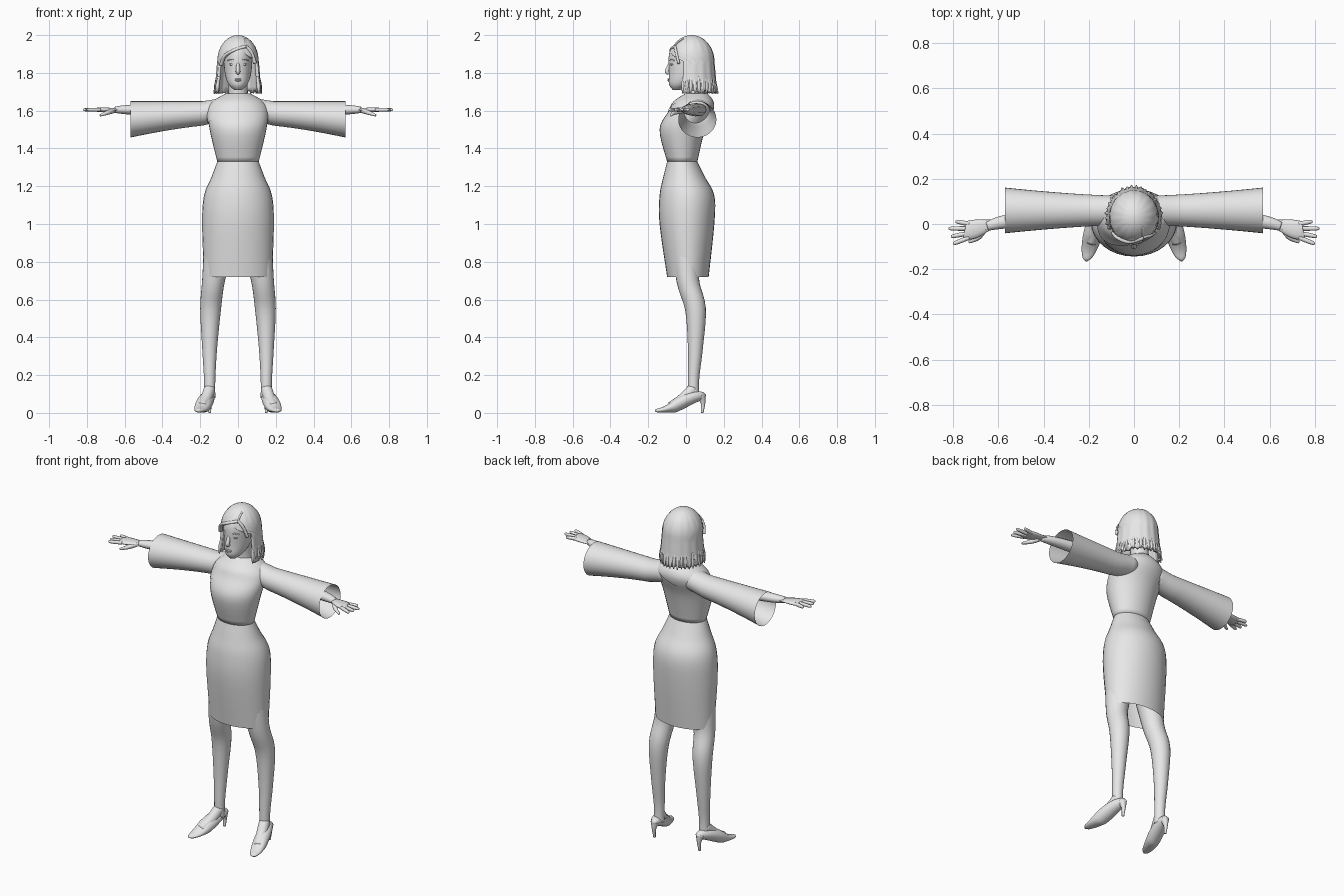
import bpy, bmesh, math, random
from mathutils import Vector

random.seed(4)
if "Cube" in bpy.data.objects:
    bpy.data.objects.remove(bpy.data.objects["Cube"])

grey = bpy.data.materials.new("light_grey")
grey.use_nodes = True
grey.diffuse_color = (0.8, 0.8, 0.8, 1)
shader = grey.node_tree.nodes["Principled BSDF"]
shader.inputs["Base Color"].default_value = grey.diffuse_color


def finish(name, bm, mirror=False, thickness=0):
    """Turn a bmesh into a smooth shaded object with its modifiers."""
    bmesh.ops.remove_doubles(bm, verts=bm.verts, dist=0.0002)
    bmesh.ops.recalc_face_normals(bm, faces=bm.faces)
    for face in bm.faces:
        face.smooth = True
    mesh = bpy.data.meshes.new(name)
    bm.to_mesh(mesh)
    bm.free()
    mesh.materials.append(grey)
    part = bpy.data.objects.new(name, mesh)
    bpy.context.scene.collection.objects.link(part)
    if mirror:
        part.modifiers.new("Mirror", "MIRROR").use_mirror_merge = False
    if thickness:
        part.modifiers.new("Solidify", "SOLIDIFY").thickness = thickness


def skin(rings, cap_start=True, cap_end=True, closed=True):
    """Bridge rings of points with quads."""
    bm = bmesh.new()
    loops = [[bm.verts.new(point) for point in ring] for ring in rings]
    count = len(loops[0])
    for low, high in zip(loops, loops[1:]):
        for i in range(count if closed else count - 1):
            j = (i + 1) % count
            bm.faces.new((low[i], low[j], high[j], high[i]))
    if cap_start:
        bm.faces.new(loops[0])
    if cap_end:
        bm.faces.new(loops[-1])
    return bm


def ellipse(centre, side, rise, count=32):
    """Ring of points from a centre and two half axes."""
    angles = [math.tau * i / count for i in range(count)]
    return [centre + side * math.cos(a) + rise * math.sin(a) for a in angles]


def spline(rows, steps=5):
    """Smooth interpolation through rows of numbers."""
    rows = [Vector(row) for row in rows]
    padded = [rows[0], *rows, rows[-1]]
    result = []
    for a, b, c, d in zip(padded, padded[1:], padded[2:], padded[3:]):
        for i in range(steps):
            t = i / steps
            result.append(b + (c - a) * t / 2 + (a - b * 2.5 + c * 2 - d / 2) * t * t
                          + (b * 3 - a - c * 3 + d) * t * t * t / 2)
    return result + [rows[-1]]


def body(rows, grow=0):
    """Rings from rows of height, half width, front y and back y."""
    return [ellipse(Vector((0, (front + back) / 2, z)), Vector((width + grow, 0, 0)),
                    Vector((0, (back - front) / 2 + grow, 0)))
            for z, width, front, back in spline(rows)]


def tube(name, points, mirror=False, flat=1.0, count=12):
    """Tapered limb through points of x, y, z and radius."""
    points = spline(points)
    centres = [point.xyz for point in points]
    span = (centres[-1] - centres[0]).normalized()
    up = Vector((0, 1, 0)) if abs(span.z) > 0.75 else Vector((0, 0, 1))
    rings = []
    for i, point in enumerate(points):
        ahead = centres[min(i + 1, len(centres) - 1)]
        along = (ahead - centres[max(i - 1, 0)]).normalized()
        side = along.cross(up).normalized()
        rings.append(ellipse(centres[i], side * point.w,
                             side.cross(along) * point.w * flat, count))
    finish(name, skin(rings), mirror)


def ball(name, location, radii, mirror=False):
    bm = bmesh.new()
    bmesh.ops.create_uvsphere(bm, u_segments=16, v_segments=10, radius=1)
    bmesh.ops.scale(bm, vec=radii, verts=bm.verts)
    bmesh.ops.translate(bm, vec=location, verts=bm.verts)
    finish(name, bm, mirror)


# Skirt and bodice
skirt = [(.72, .18, -.1, .12), (1, .19, -.14, .15), (1.15, .18, -.14, .15),
         (1.25, .14, -.12, .1), (1.33, .11, -.1, .06)]
finish("skirt", skin(body(skirt), cap_start=False, cap_end=False))
bodice = [(1.33, .11, -.1, .06), (1.5, .15, -.14, .1), (1.6, .16, -.09, .14),
          (1.65, .13, -.06, .14), (1.69, .06, 0, .11)]
finish("bodice", skin(body(bodice), cap_end=False))

# Draped yoke: an offset shell with a slanted lower edge
yoke = skin(body(bodice, grow=.005), cap_start=False, cap_end=False)
bmesh.ops.bisect_plane(yoke, geom=[*yoke.verts, *yoke.edges, *yoke.faces],
                       plane_co=(0, 0, 1.6), plane_no=(-.4, .1, 1), clear_inner=True)
finish("wrap_yoke", yoke)

# Sleeves flare towards the cuff under a level top line
sleeve = []
for step in range(13):
    reach = step / 12
    radius = .06 + .036 * reach ** 1.5
    centre = Vector((.06 + .51 * reach, .06, 1.67 - .02 * min(1, reach * 4) - radius))
    sleeve.append(ellipse(centre, Vector((0, radius + .005, 0)), Vector((0, 0, radius))))
finish("sleeves", skin(sleeve, cap_end=False), mirror=True)

# Arms, hands and fanned fingers
palm = 1.605
tube("arms", [(.15, .07, palm, .04), (.35, .04, palm, .04), (.57, .01, palm, .03),
              (.65, -.01, palm, .02)], mirror=True, flat=.85)
tube("hands", [(.63, 0, palm, .02), (.7, -.02, palm, .04), (.74, -.03, palm, .04),
               (.75, -.03, palm, .03)], mirror=True, flat=.3)
for i, (label, length) in enumerate(zip(("index", "middle", "ring", "little"),
                                        (.07, .08, .09, .06))):
    start = Vector((.73, .02 * i - .06, palm))
    reach = Vector((length, length * (.2 * i - .4), 0))
    tube(label + "_fingers", [(*(start + reach * part), radius) for part, radius in
                              ((0, .01), (.5, .01), (.9, .008), (1, .004))], mirror=True)
tube("thumbs", [(.66, -.02, 1.6, .014), (.69, -.06, 1.59, .012),
                (.73, -.08, 1.575, .006)], mirror=True)

# Legs and the tops of the feet
tube("legs", [(.15, .04, .08, .03), (.15, .04, .18, .03), (.15, .05, .35, .04),
              (.145, .05, .55, .055), (.13, .01, .7, .06), (.1, 0, .9, .08)],
     mirror=True, count=24)
tube("insteps", [(.15, .04, .13, .03), (.17, -.02, .07, .03), (.19, -.08, .035, .025)],
     mirror=True, count=20)

# Pointed pumps swept from heel to toe
pump = []
for step in range(21):
    s = step / 20
    swell = math.sqrt(abs(math.sin(math.pi * s)))
    lift = .012 + .04 * (1 + math.cos(math.pi * s))
    height = min(.004 + .035 * swell, lift - .002)
    pump.append(ellipse(Vector((.145 + .065 * s, .105 - .27 * s, lift)),
                        Vector((.004 + .04 * swell, 0, 0)), Vector((0, 0, height))))
finish("pumps", skin(pump), mirror=True)
tube("heels", [(.15, .08, .09, .025), (.15, .09, .05, .012), (.15, .085, 0, .007)],
     mirror=True)

# Neck, head and face
tube("neck", [(0, .055, 1.63, .06), (0, .05, 1.7, .05), (0, .04, 1.8, .05)], count=24)
head = [(1.71, .02, -.07, -.03), (1.74, .05, -.09, .03), (1.8, .07, -.09, .1),
        (1.9, .075, -.09, .12), (1.95, .06, -.06, .1), (1.98, .03, 0, .07)]
finish("head", skin(body(head)))
tube("nose", [(0, -.08, 1.86, .007), (0, -.1, 1.81, .012), (0, -.09, 1.8, .01)])
ball("eyes", (.03, -.072, 1.845), (.016, .012, .007), mirror=True)
tube("eyebrows", [(.014, -.087, 1.865, .003), (.034, -.08, 1.872, .003),
                  (.054, -.062, 1.865, .002)], mirror=True)
ball("upper_lip", (0, -.09, 1.767), (.02, .008, .004))
ball("lower_lip", (0, -.09, 1.76), (.016, .008, .005))

# Bob hair: a domed cap that opens around the face and flares to a ragged hem
crown, rise, half_width, half_depth, middle = 1.86, .14, .11, .12, .03
levels = [(crown + rise * math.cos(a), math.sin(a))
          for a in (math.pi / 2 * i / 12 for i in range(13))]
levels += [(crown - .16 * i / 6, 1 + .12 * i / 6) for i in range(1, 7)]
hair = []
for z, size in levels:
    gap = 1.2 * min(1, max(0, (1.92 - z) / .06))
    ring = []
    for i in range(65):
        turn = gap + (math.tau - 2 * gap) * i / 64
        girth = size * (1 + .01 * math.sin(16 * turn))
        ragged = random.uniform(-.01, .01) if z < 1.71 else 0
        ring.append((girth * half_width * math.sin(turn),
                     middle - girth * half_depth * math.cos(turn), z + ragged))
    hair.append(ring)
finish("hair", skin(hair, cap_start=False, cap_end=False, closed=False), thickness=.016)

# Loose tips along the hem
for i in range(24):
    turn = 1.2 + (math.tau - 2.4) * i / 23
    tip = []
    for z, spread, radius in ((1.78, 1, .006), (1.73, 1.06, .01),
                              (1.69, random.uniform(1.06, 1.18), .003)):
        tip.append((spread * half_width * math.sin(turn),
                    middle - spread * half_depth * math.cos(turn), z, radius))
    tube("hair_tip", tip, count=6)

# Side parting and swept fringe, laid on the dome
locks = {"fringe_right": (.012, (.04, 1.94), (-.02, 1.92), (-.07, 1.89), (-.09, 1.84)),
         "fringe_left": (.01, (.04, 1.94), (.07, 1.91), (.09, 1.85)),
         "parting_ridge": (.005, (.04, 1.93), (.04, 1.96), (.04, 1.98))}
for label, (radius, *path) in locks.items():
    tube(label, [(x, middle - half_depth * math.sqrt(
        1 - (x / half_width) ** 2 - ((z - crown) / rise) ** 2), z, radius)
        for x, z in path], flat=.7)
